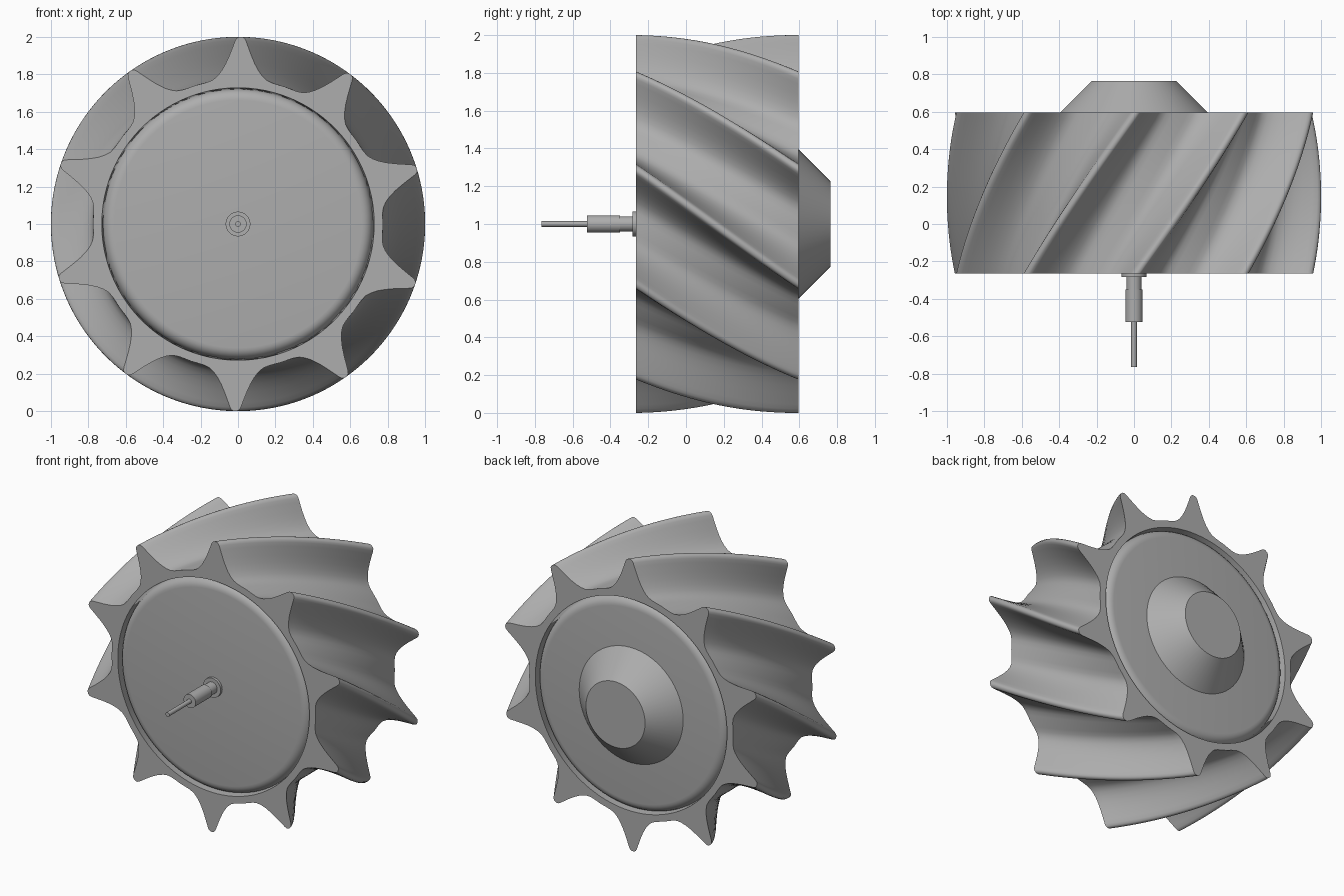
import bpy, bmesh
from math import sin, cos, pi, radians

cube = bpy.data.objects.get("Cube")
if cube:
    bpy.data.objects.remove(cube, do_unlink=True)

FRONT, BACK = -0.265, 0.595
TEETH, SLICES = 10, 24
PITCH = 360 / TEETH

steel = bpy.data.materials.new("grey metal")
steel.use_nodes = True
GREY = (0.42, 0.42, 0.42, 1)
steel.diffuse_color = GREY
steel.node_tree.nodes["Principled BSDF"].inputs["Base Color"].default_value = GREY


def point(angle, r, y):
    """Polar point around the y axis, angle measured from the top."""
    return (r * sin(angle), y, 1 + r * cos(angle))


def loft(name, rings, closed=False):
    """Skin a list of equal-length rings; cap the ends or join them up."""
    bm = bmesh.new()
    loops = [[bm.verts.new(p) for p in ring] for ring in rings]
    n = len(loops[0])
    pairs = list(zip(loops, loops[1:]))
    if closed:
        pairs.append((loops[-1], loops[0]))
    else:
        bm.faces.new(loops[0])
        bm.faces.new(loops[-1])
    for a, b in pairs:
        for i in range(n):
            j = (i + 1) % n
            bm.faces.new((a[i], a[j], b[j], b[i]))
    bmesh.ops.recalc_face_normals(bm, faces=bm.faces)
    mesh = bpy.data.meshes.new(name)
    bm.to_mesh(mesh)
    bm.free()
    mesh.materials.append(steel)
    ob = bpy.data.objects.new(name, mesh)
    bpy.context.collection.objects.link(ob)
    bpy.ops.object.select_all(action='DESELECT')
    ob.select_set(True)
    bpy.context.view_layer.objects.active = ob
    bpy.ops.object.shade_smooth_by_angle(angle=radians(35))
    return ob


def lathe(name, profile, sides=48):
    """Turn (radius, y) pairs around the y axis."""
    return loft(name, [[point(2 * pi * i / sides, r, y) for i in range(sides)]
                       for r, y in profile])


# Half a tooth: degrees from the crest, radius
half = [(0, 1), (0.6, 0.999), (1.2, 0.993), (1.7, 0.98), (2.3, 0.955),
        (3.8, 0.9), (5.2, 0.86), (6.8, 0.826), (8.6, 0.8), (10.5, 0.783),
        (12.5, 0.776), (15, 0.774), (18, 0.775)]
tooth = half + [(PITCH - a, r) for a, r in half[-2:0:-1]]
outline = [(radians(a + PITCH * t + 0.8), r) for t in range(TEETH) for a, r in tooth]

# Helical toothed ring: twisted outside, open bore
rings = []
for s in range(SLICES + 1):
    f = s / SLICES
    y = FRONT + (BACK - FRONT) * f
    rings.append([point(a + radians(PITCH) * f, r, y) for a, r in outline])
for y, turn in ((BACK, PITCH), (FRONT, 0)):
    rings.append([point(a + radians(turn), 0.728, y) for a, r in outline])
loft("helical_gear_ring", rings, closed=True)

# Core drum filling the bore, with rounded rims
R, FILLET = 0.722, 0.06
arc = [(R - FILLET + FILLET * sin(t * pi / 12), FILLET * (1 - cos(t * pi / 12)))
       for t in range(7)]
lathe("core_drum", [(r, FRONT + d) for r, d in arc]
      + [(r, BACK - d) for r, d in reversed(arc)], 96)

# Conical boss at the back
lathe("back_boss", [(0.395, BACK - 0.02), (0.395, BACK), (0.225, 0.765)], 64)

# Front spindle: collar, stepped shaft and thin pin
lathe("shaft_collar", [(0.066, FRONT + 0.02), (0.066, FRONT - 0.018)])
lathe("shaft", [(0.04, FRONT), (0.04, -0.35), (0.046, -0.35), (0.046, -0.525)])
lathe("shaft_pin", [(0.015, -0.5), (0.015, -0.765)], 24)
